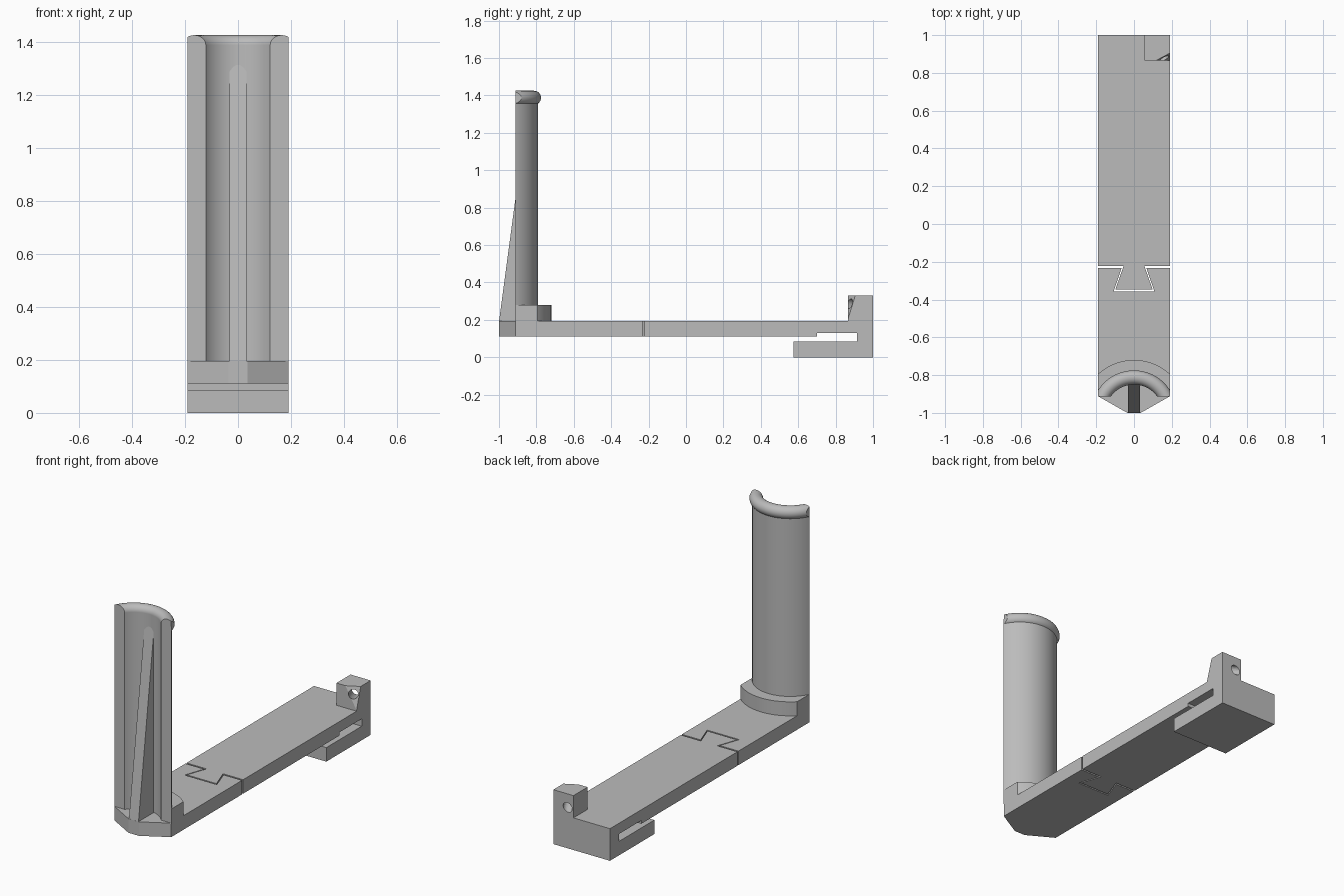
import bpy, bmesh
from math import sin, cos, asin, acos, pi
from mathutils import Vector

cube = bpy.data.objects.get("Cube")
if cube:
    bpy.data.objects.remove(cube, do_unlink=True)

HALF = 0.19            # half width of the whole part
AXIS_Y = -1.0          # centre of the curved column
CUT_Y = -0.912         # flat front ends of the column
BOTTOM, TOP = 0.11, 0.195

grey = bpy.data.materials.new("plain_grey")
grey.use_nodes = True
grey.diffuse_color = (0.5, 0.5, 0.5, 1)
grey.node_tree.nodes["Principled BSDF"].inputs["Base Color"].default_value = (0.5, 0.5, 0.5, 1)


def finish(name, bm, smooth=False):
    bmesh.ops.recalc_face_normals(bm, faces=bm.faces[:])
    mesh = bpy.data.meshes.new(name)
    bm.to_mesh(mesh)
    bm.free()
    mesh.materials.append(grey)
    obj = bpy.data.objects.new(name, mesh)
    bpy.context.collection.objects.link(obj)
    bpy.ops.object.select_all(action='DESELECT')
    obj.select_set(True)
    bpy.context.view_layer.objects.active = obj
    if smooth:
        bpy.ops.object.shade_smooth_by_angle(angle=pi / 6)
    return obj


def prism(name, points, offset, smooth=False):
    """Extrude a closed outline of 3D points along an offset."""
    bm = bmesh.new()
    face = bm.faces.new([bm.verts.new(p) for p in points])
    out = bmesh.ops.extrude_face_region(bm, geom=[face], use_keep_orig=True)
    verts = [v for v in out["geom"] if isinstance(v, bmesh.types.BMVert)]
    bmesh.ops.translate(bm, verts=verts, vec=offset)
    return finish(name, bm, smooth)


def plan(name, outline, z0, z1, smooth=False):
    return prism(name, [(x, y, z0) for x, y in outline], (0, 0, z1 - z0), smooth)


def side(name, outline, half):
    return prism(name, [(-half, y, z) for y, z in outline], (2 * half, 0, 0))


def arc(radius, start, steps=40):
    """Arc about the column axis, from the +x side to the -x side."""
    angles = [start + (pi - 2 * start) * i / steps for i in range(steps + 1)]
    return [(radius * cos(a), AXIS_Y + radius * sin(a)) for a in angles]


def mirrored(right):
    return right + [(-x, y) for x, y in reversed(right)]


def cut(bm, point, normal):
    """Remove everything on the normal's side and close the opening."""
    out = bmesh.ops.bisect_plane(bm, geom=bm.verts[:] + bm.edges[:] + bm.faces[:],
                                 plane_co=point, plane_no=normal, clear_outer=True)
    edges = [e for e in out["geom_cut"] if isinstance(e, bmesh.types.BMEdge)]
    bmesh.ops.holes_fill(bm, edges=edges, sides=0)


# Front base with pointed nose and dovetail socket
plan("front_base", mirrored([(0.035, -1), (HALF, CUT_Y), (HALF, -0.232),
                             (0.065, -0.232), (0.108, -0.357)]), BOTTOM, TOP)

# Rear base with the clamp jaw and slot, plus its dovetail
side("rear_base_clamp", [(-0.222, TOP), (-0.222, BOTTOM), (0.7, BOTTOM), (0.7, 0.13),
                         (0.915, 0.13), (0.915, 0.085), (0.575, 0.085), (0.575, 0),
                         (1, 0), (1, TOP)], HALF)
plan("dovetail", mirrored([(0.099, -0.348), (0.055, -0.222)]), BOTTOM, TOP)

# Curved column and its collar
rise = CUT_Y - AXIS_Y
inner = arc(0.15, asin(rise / 0.15))
outer = arc(0.21, asin(rise / 0.21))
plan("column", outer + inner[::-1], TOP - 0.005, 1.3875, True)
collar_inner = arc(0.2, asin(rise / 0.2))
plan("column_collar", [(HALF, CUT_Y)] + arc(0.28, acos(HALF / 0.28))
     + [(-HALF, CUT_Y)] + collar_inner[::-1], TOP, 0.28, True)

# Rounded rim on top of the column
bm = bmesh.new()
tube, ring, sides, steps = 0.0375, 0.1875, 24, 48
rows = []
for i in range(steps + 1):
    a = 0.2 + (pi - 0.4) * i / steps
    row = []
    for k in range(sides):
        b = 2 * pi * k / sides
        r = ring + tube * cos(b)
        row.append(bm.verts.new((r * cos(a), AXIS_Y + r * sin(a), 1.3875 + tube * sin(b))))
    rows.append(row)
for low, high in zip(rows, rows[1:]):
    for k in range(sides):
        n = (k + 1) % sides
        bm.faces.new((low[k], low[n], high[n], high[k]))
bm.faces.new(rows[0])
bm.faces.new(rows[-1])
cut(bm, (0, CUT_Y, 0), (0, -1, 0))
for s in (1, -1):
    cut(bm, (s * HALF, 0, 0), (s, 0, 0))
finish("column_rim", bm, True)

# Tapered rib bracing the column
side("column_rib", [(-1, TOP - 0.005), (-0.849, 1.32), (-0.84, TOP - 0.005)], 0.032)

# Rear tab with a slanted corner and an oblique hole
bm = bmesh.new()
bmesh.ops.create_cube(bm, size=1)
for v in bm.verts:
    v.co = (0.1225 + v.co.x * 0.135, 0.9325 + v.co.y * 0.135, 0.2625 + v.co.z * 0.135)
corner = Vector((HALF, 0.865, 0.2))
normal = Vector((0.47, -0.88, 0.27)).normalized()
cut(bm, corner, normal)
tab = finish("rear_tab", bm)

bm = bmesh.new()
bmesh.ops.create_cone(bm, cap_ends=True, segments=24, radius1=0.027, radius2=0.027, depth=0.5)
cutter = finish("hole_cutter", bm)
cutter.rotation_mode = 'QUATERNION'
cutter.rotation_quaternion = normal.to_track_quat('Z', 'Y')
cutter.location = (0.158, 0.88, 0.285)
cutter.hide_render = True
hole = tab.modifiers.new("hole", 'BOOLEAN')
hole.operation = 'DIFFERENCE'
hole.solver = 'EXACT'
hole.object = cutter
bpy.context.view_layer.update()
bpy.context.view_layer.objects.active = tab
bpy.ops.object.modifier_apply(modifier="hole")
bpy.data.objects.remove(cutter, do_unlink=True)
